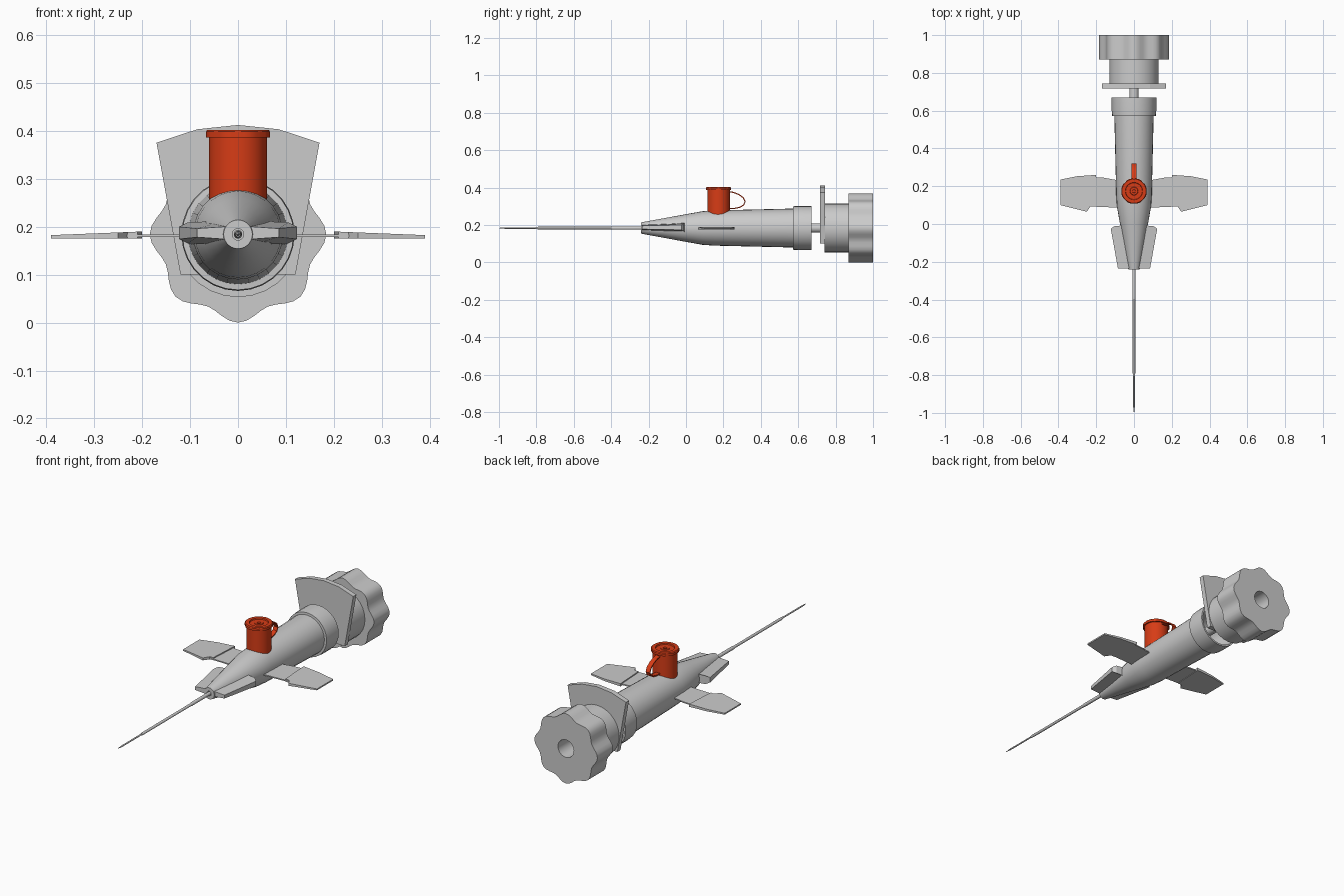
import bpy, bmesh
from math import sin, cos, pi, radians
from mathutils import Vector

if "Cube" in bpy.data.objects:
    bpy.data.objects.remove(bpy.data.objects["Cube"])

ZC = 0.184   # height of the long axis
red = bpy.data.materials.new("red_plastic")
red.diffuse_color = (0.68, 0.045, 0.008, 1)
red.use_nodes = True
red.node_tree.nodes["Principled BSDF"].inputs["Base Color"].default_value = red.diffuse_color


def loft(name, loops, mat=None, smooth=True, mirror=False, ring=False):
    """Skin a row of equal-length point loops; cap the ends or join them into a ring."""
    bm = bmesh.new()
    vs = [[bm.verts.new(p) for p in lp] for lp in loops]
    n = len(vs[0])
    pairs = list(zip(vs, vs[1:])) + ([(vs[-1], vs[0])] if ring else [])
    for a, b in pairs:
        for i in range(n):
            j = (i + 1) % n
            bm.faces.new((a[i], a[j], b[j], b[i]))
    if not ring:
        bm.faces.new(vs[0])
        bm.faces.new(vs[-1])
    bmesh.ops.recalc_face_normals(bm, faces=bm.faces)
    me = bpy.data.meshes.new(name)
    bm.to_mesh(me)
    bm.free()
    ob = bpy.data.objects.new(name, me)
    bpy.context.collection.objects.link(ob)
    if mat:
        me.materials.append(mat)
    if mirror:
        ob.modifiers.new("mirror", 'MIRROR')
    if smooth:
        bpy.ops.object.select_all(action='DESELECT')
        ob.select_set(True)
        bpy.context.view_layer.objects.active = ob
        bpy.ops.object.shade_smooth_by_angle(angle=radians(32))
    return ob


def turn_y(name, prof, n=28, wave=None, **kw):
    """Turn (radius, y) points around the long axis; wave shapes the outer radii."""
    loops = []
    for k, (r, y) in enumerate(prof):
        lp = []
        for i in range(n):
            t = 2 * pi * i / n
            q = r + (wave(t) if wave and r > 0.1 else 0)
            lp.append((q * sin(t), y, ZC + q * cos(t)))
        loops.append(lp)
    return loft(name, loops, **kw)


def turn_z(name, prof, cy, n=32, notch=0, **kw):
    """Turn (radius, z) points around a vertical axis at y = cy."""
    loops = []
    for r, z in prof:
        loops.append([])
        for i in range(n):
            q = r - (notch if r > 0.064 and i % 4 == 0 else 0)
            t = 2 * pi * i / n
            loops[-1].append((q * sin(t), cy + q * cos(t), z))
    return loft(name, loops, **kw)


# needle with its catheter tube
turn_y("needle", [(0.0008, -1.0), (0.004, -0.97), (0.004, 0.0)], n=12)
turn_y("catheter_tube", [(0.0055, -0.805), (0.007, -0.79), (0.007, -0.40),
                         (0.009, -0.385), (0.009, -0.2)], n=14)

# tapered hollow body with a rear collar
turn_y("body", [(0.012, -0.24), (0.030, -0.24), (0.052, -0.12), (0.074, 0.0),
                (0.090, 0.09), (0.094, 0.15), (0.104, 0.57), (0.104, 0.571),
                (0.116, 0.572), (0.118, 0.60), (0.118, 0.67), (0.109, 0.67),
                (0.098, 0.57), (0.085, 0.12), (0.012, -0.1)], ring=True)

# needle hub stem, rear cylinder and lobed cap
turn_y("hub_stem", [(0.025, 0.1), (0.025, 0.75)], n=20)
turn_y("rear_cylinder", [(0.047, 0.74), (0.131, 0.74), (0.131, 0.875), (0.047, 0.875)],
       ring=True)
turn_y("lobed_cap", [(0.046, 0.87), (0.1735, 0.87), (0.1735, 1.0), (0.046, 1.0)],
       n=64, wave=lambda t: 0.0105 * cos(8 * t), ring=True)

# thumb plate with a curved top edge
outline = [(0.12, 0.10), (0.17, 0.375), (0.085, 0.403), (0, 0.412),
           (-0.085, 0.403), (-0.17, 0.375), (-0.12, 0.10)]
loft("thumb_plate", [[(x, y, z) for x, z in outline] for y in (0.717, 0.743)], smooth=False)

# side wings: thin web and thicker grip pad
web = [(0.05, 0.085), (0.235, 0.093), (0.235, 0.25), (0.16, 0.245), (0.05, 0.225)]
loft("wing_web", [[(x, y, z) for x, y in web] for z in (0.178, 0.184)],
     smooth=False, mirror=True)
pad = [(0.21, 0.094), (0.23, 0.095), (0.25, 0.065), (0.39, 0.10),
       (0.39, 0.235), (0.30, 0.253), (0.20, 0.26)]
loft("wing_pad", [[(x, y, 0.175) for x, y in pad],
                  [(x, y, 0.1895 - 0.04 * (x - 0.21)) for x, y in pad]],
     smooth=False, mirror=True)

# wedge fins beside the nose
fin = [(0.015, -0.235, 0.014), (0.085, -0.235, 0.009), (0.123, -0.025, 0.013),
       (0.105, -0.012, 0.022), (0.03, -0.005, 0.025)]
loft("nose_fin", [[(x, y, ZC + 0.003 + s * h) for x, y, h in fin] for s in (-1, 1)],
     smooth=False, mirror=True)

# injection port with notched cap
PY = 0.174
turn_z("port", [(0.060, 0.245), (0.060, 0.39)], PY, mat=red)
turn_z("port_cap", [(0.062, 0.386), (0.068, 0.386), (0.068, 0.398), (0.064, 0.402),
                    (0.046, 0.402), (0.044, 0.396), (0.022, 0.396), (0.020, 0.399),
                    (0.009, 0.399), (0.008, 0.392)], PY, notch=0.003, mat=red)

# flexible strap holding the cap
path = [Vector(p) for p in [(0.222, 0.380), (0.255, 0.374), (0.285, 0.362), (0.307, 0.345),
                            (0.316, 0.325), (0.308, 0.307), (0.288, 0.295),
                            (0.260, 0.289), (0.222, 0.288)]]
loops = []
for i, p in enumerate(path):
    d = (path[min(i + 1, len(path) - 1)] - path[max(i - 1, 0)]).normalized()
    o = Vector((-d.y, d.x)) * 0.003
    a, b = p + o, p - o
    loops.append([(-0.012, a.x, a.y), (0.012, a.x, a.y), (0.012, b.x, b.y), (-0.012, b.x, b.y)])
loft("cap_strap", loops, mat=red)
